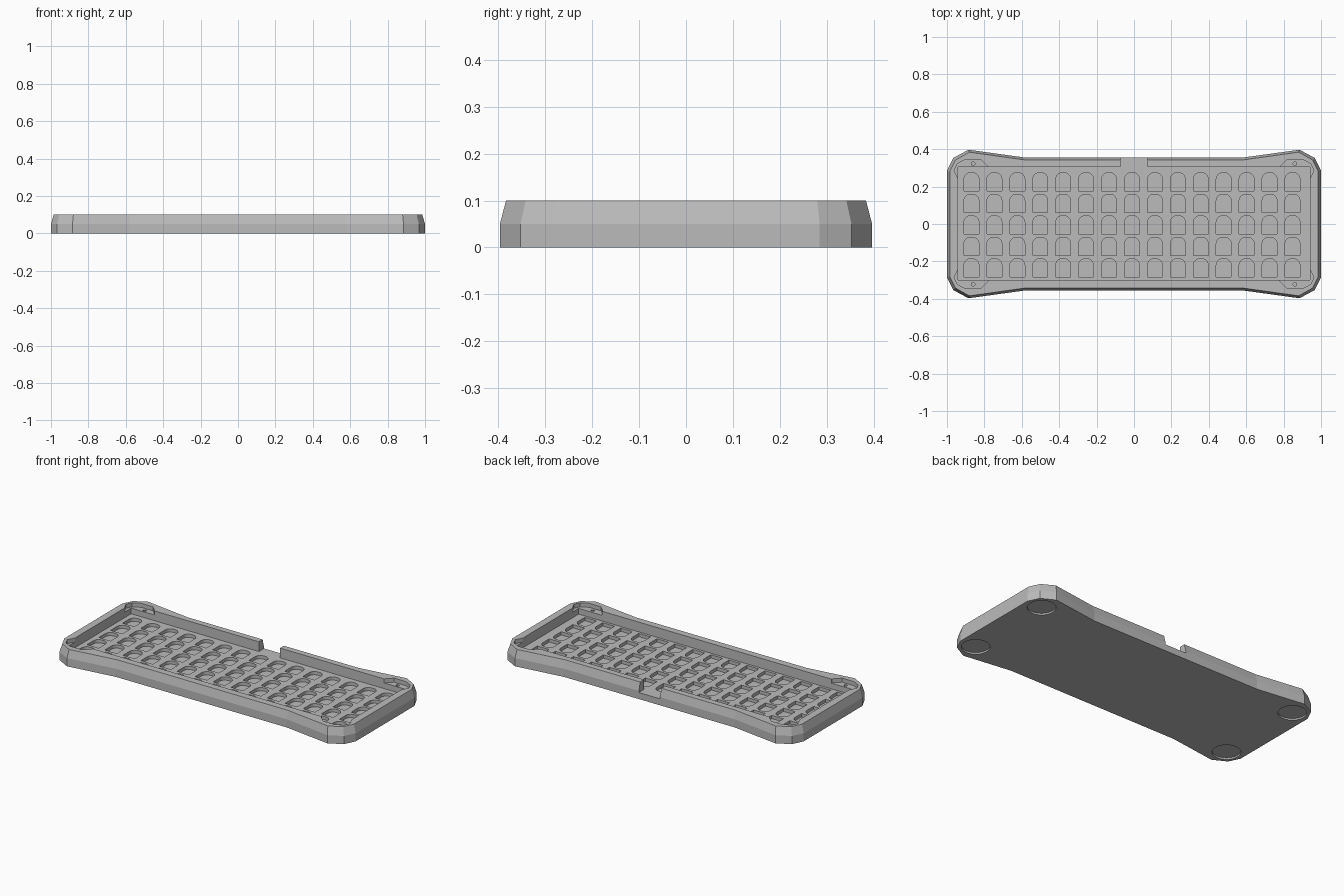
import bpy, bmesh, math

if "Cube" in bpy.data.objects:
    bpy.data.objects.remove(bpy.data.objects["Cube"])

grey = bpy.data.materials.new("case grey")
grey.diffuse_color = (0.5, 0.5, 0.5, 1)
grey.use_nodes = True
grey.node_tree.nodes["Principled BSDF"].inputs["Base Color"].default_value = grey.diffuse_color


def loft(bm, rings):
    """Closed solid through rings of 3D points with equal counts."""
    vs = [[bm.verts.new(p) for p in ring] for ring in rings]
    bm.faces.new(vs[0][::-1])
    bm.faces.new(vs[-1])
    n = len(vs[0])
    for a, b in zip(vs, vs[1:]):
        for i in range(n):
            j = (i + 1) % n
            bm.faces.new((a[i], a[j], b[j], b[i]))


def prism(bm, pts, z0, z1):
    loft(bm, [[(x, y, z) for x, y in pts] for z in (z0, z1)])


def finish(name, bm):
    bmesh.ops.recalc_face_normals(bm, faces=bm.faces)
    me = bpy.data.meshes.new(name)
    bm.to_mesh(me)
    bm.free()
    me.materials.append(grey)
    ob = bpy.data.objects.new(name, me)
    bpy.context.collection.objects.link(ob)
    return ob


def disc(cx, cy, r, n):
    return [(cx + r * math.cos(2 * math.pi * i / n),
             cy + r * math.sin(2 * math.pi * i / n)) for i in range(n)]


def four_way(quarter):
    """Mirror a quarter outline into a full counter-clockwise loop."""
    right = [(x, -y) for x, y in quarter[::-1]] + quarter
    left = [(-x, y) for x, y in right[::-1]]
    return right + left


# Case body: upright lower half, tapered upper half
lower = four_way([(1.0, 0.285), (0.967, 0.353), (0.885, 0.397), (0.58, 0.355)])
upper = four_way([(0.985, 0.28), (0.955, 0.342), (0.88, 0.384), (0.58, 0.342)])
bm = bmesh.new()
loft(bm, [[(x, y, 0) for x, y in lower],
          [(x, y, 0.05) for x, y in lower],
          [(x, y, 0.1) for x, y in upper]])
case = finish("keyboard_case", bm)

cutters = []
FLOOR = 0.04

# Main tray with the cable notch through the back wall
bm = bmesh.new()
prism(bm, [(-0.94, -0.3), (0.94, -0.3), (0.94, 0.305), (0.072, 0.305),
           (0.072, 0.5), (-0.072, 0.5), (-0.072, 0.305), (-0.94, 0.305)], FLOOR, 0.2)
cutters.append(finish("tray_cutter", bm))

# Corner screw shelves
corners = [(sx, sy) for sx in (-1, 1) for sy in (-1, 1)]
shelf = [(0.78, 0.29), (0.78, 0.305), (0.82, 0.345), (0.90, 0.345),
         (0.945, 0.322), (0.962, 0.285), (0.94, 0.24), (0.92, 0.24)]
bm = bmesh.new()
for sx, sy in corners:
    prism(bm, [(sx * x, sy * y) for x, y in shelf], 0.075, 0.2)
cutters.append(finish("shelf_cutter", bm))

# Screw holes
bm = bmesh.new()
for sx, sy in corners:
    prism(bm, disc(sx * 0.86, sy * 0.322, 0.01, 12), 0.03, 0.2)
cutters.append(finish("screw_hole_cutter", bm))

# Key pockets: five rows of fifteen, arched at the back
arch = [(-0.04, 0.0), (0.04, 0.0)]
R = 0.035
for cx, start in ((0.04 - R, 0), (R - 0.04, 90)):
    for i in range(6):
        a = math.radians(start + 18 * i)
        arch.append((cx + R * math.cos(a), 0.098 - R + R * math.sin(a)))
bm = bmesh.new()
for row in range(5):
    for col in range(15):
        ox, oy = -0.869 + col * 0.1226, -0.284 + row * 0.115
        prism(bm, [(x + ox, y + oy) for x, y in arch], 0.02, 0.06)
cutters.append(finish("key_pocket_cutter", bm))

# Round foot recesses underneath
bm = bmesh.new()
for sx, sy in corners:
    prism(bm, disc(sx * 0.895, sy * 0.28, 0.079, 40), -0.05, 0.01)
cutters.append(finish("foot_recess_cutter", bm))

# Carve everything out of the case
bpy.context.view_layer.objects.active = case
for c in cutters:
    m = case.modifiers.new(c.name, 'BOOLEAN')
    m.operation = 'DIFFERENCE'
    m.solver = 'EXACT'
    m.object = c
    bpy.ops.object.modifier_apply(modifier=m.name)
    bpy.data.objects.remove(c)
